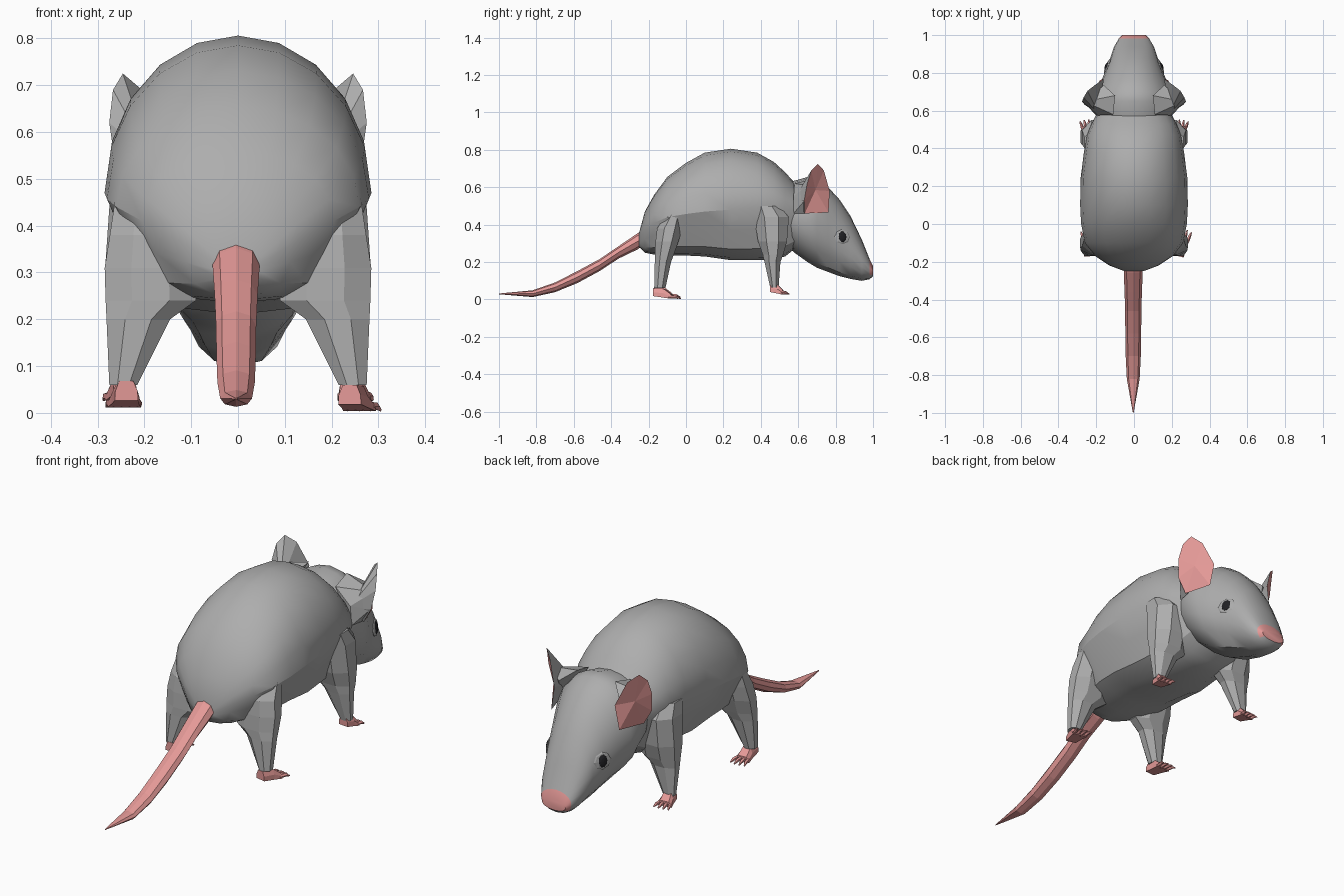
import bpy, bmesh, math
from mathutils import Matrix

if "Cube" in bpy.data.objects:
    bpy.data.objects.remove(bpy.data.objects["Cube"])


def material(name, rgb):
    m = bpy.data.materials.new(name)
    m.diffuse_color = (*rgb, 1)
    m.use_nodes = True
    m.node_tree.nodes["Principled BSDF"].inputs["Base Color"].default_value = m.diffuse_color
    return m


FUR = material("grey fur", (0.42, 0.42, 0.42))
SKIN = material("pink skin", (0.78, 0.32, 0.31))
DARK = material("dark eye", (0.015, 0.015, 0.018))


def finish(bm, name, mats, smooth=0, rule=None):
    bmesh.ops.recalc_face_normals(bm, faces=bm.faces)
    if rule:
        for f in bm.faces:
            f.material_index = 1 if rule(f.calc_center_median()) else 0
    me = bpy.data.meshes.new(name)
    bm.to_mesh(me)
    bm.free()
    for m in mats:
        me.materials.append(m)
    if smooth:
        me.polygons.foreach_set("use_smooth", [True] * len(me.polygons))
        me.set_sharp_from_angle(angle=math.radians(smooth))
    ob = bpy.data.objects.new(name, me)
    bpy.context.collection.objects.link(ob)
    return ob


def tube(bm, rings):
    """Skin a list of equal-length point rings and cap both ends."""
    vs = [[bm.verts.new(p) for p in r] for r in rings]
    n = len(vs[0])
    for a, b in zip(vs, vs[1:]):
        for i in range(n):
            j = (i + 1) % n
            bm.faces.new((a[i], a[j], b[j], b[i]))
    bm.faces.new(vs[0])
    bm.faces.new(vs[-1])


# unit half sections: x factor, height factor (+ towards top, - towards bottom)
UPPER = [(math.cos(a), math.sin(a)) for a in (math.radians(18 * i) for i in range(6))]
FLANK = [(.86, -.40), (.71, -.78), (.42, -.95), (0, -1)]
ROUND = [(.95, -.33), (.8, -.62), (.48, -.9), (0, -1)]


def section(y, top, bot, w, mid, lower):
    half = UPPER[::-1] + lower            # top centre round to bottom centre
    pts = [(fx * w, y, mid + fz * ((top - mid) if fz > 0 else (mid - bot))) for fx, fz in half]
    return pts + [(-x, yy, z) for x, yy, z in pts[-2:0:-1]]


# body: y, top, bottom, half width, height of the widest line
BODY = [(-.25, .36, .28, .05, .32), (-.22, .47, .25, .13, .37), (-.17, .56, .24, .205, .41),
        (-.10, .655, .235, .26, .44), (0, .73, .235, .28, .457), (.10, .785, .23, .285, .47),
        (.24, .806, .21, .283, .48), (.38, .785, .21, .265, .49), (.47, .735, .215, .25, .49),
        (.53, .68, .23, .225, .48), (.58, .625, .27, .20, .46)]
bm = bmesh.new()
tube(bm, [section(*s, FLANK) for s in BODY])
finish(bm, "body", [FUR], 28)

# head with pink nose tip
HEAD = [(.55, .63, .28, .19, .46), (.58, .635, .25, .20, .45), (.65, .655, .20, .212, .43),
        (.70, .645, .17, .20, .41), (.76, .60, .147, .172, .38), (.82, .535, .125, .148, .33),
        (.88, .445, .11, .125, .28), (.94, .32, .10, .105, .21), (.982, .215, .108, .08, .165),
        (1.0, .178, .125, .062, .15)]
bm = bmesh.new()
tube(bm, [section(*s, ROUND) for s in HEAD])
finish(bm, "head", [FUR, SKIN], 35, lambda c: c.y > .97 and c.z > .135)

# tail: y, centre height, half width, half height
TAIL = [(-.22, .335, .05, .04), (-.26, .31, .05, .043), (-.36, .252, .046, .033),
        (-.46, .185, .043, .032), (-.58, .12, .042, .032), (-.70, .065, .04, .026),
        (-.82, .031, .034, .018), (-1.0, .03, .002, .002)]
bm = bmesh.new()
tube(bm, [[(-.004 + w * math.cos(math.tau * i / 8), y, z + h * math.sin(math.tau * i / 8))
           for i in range(8)] for y, z, w, h in TAIL])
finish(bm, "tail", [SKIN])

# ear outline, pink hollow centre and furry back apex on the neck
EAR = [(.222, .635, .46), (.262, .632, .53), (.275, .648, .62), (.267, .67, .69),
       (.246, .705, .725), (.205, .737, .69), (.16, .768, .58), (.18, .762, .465)]
# furry wedge joining the ear to the neck
COLLAR = [(.258, .635, .53), (.262, .648, .61), (.2, .575, .46), (.192, .575, .55),
          (.11, .58, .62), (.10, .68, .645), (.16, .735, .60), (.212, .64, .46)]


def ear(name, s):
    bm = bmesh.new()
    rim = [bm.verts.new((s * x, y, z)) for x, y, z in EAR]
    hollow = bm.verts.new((s * .215, .692, .585))
    back = bm.verts.new((s * .185, .58, .54))
    pink = []
    for i in range(8):
        a, b = rim[i], rim[(i + 1) % 8]
        pink.append(bm.faces.new((a, b, hollow)))
        bm.faces.new((a, b, back))
    for f in pink:
        f.material_index = 1
    finish(bm, name, [FUR, SKIN])


def collar(name, s):
    bm = bmesh.new()
    vs = [bm.verts.new((s * x, y, z)) for x, y, z in COLLAR]
    bmesh.ops.convex_hull(bm, input=vs)
    finish(bm, name, [FUR])


def disc(name, s, r_y, r_z, depth, mat, seg):
    """Flattened lens lying on the side of the head."""
    bm = bmesh.new()
    bmesh.ops.create_uvsphere(bm, u_segments=seg, v_segments=6, radius=1)
    m = (Matrix.Translation((s * .1415, .835, .335)) @ Matrix.Rotation(s * .38, 4, 'Z')
         @ Matrix.Rotation(-s * .12, 4, 'Y')
         @ Matrix.Diagonal((depth, r_y, r_z, 1)) @ Matrix.Rotation(math.pi / 2, 4, 'Y'))
    bmesh.ops.transform(bm, matrix=m, verts=bm.verts)
    finish(bm, name, [mat])


# leg rings: height, outer x, inner x, rear y, front y
HIND = [(.46, .262, .12, -.10, -.015), (.38, .274, .10, -.155, -.02), (.31, .285, .09, -.163, -.04),
        (.24, .283, .09, -.167, -.065), (.20, .281, .145, -.167, -.08),
        (.06, .275, .215, -.17, -.11)]
FORE = [(.50, .262, .13, .36, .50), (.44, .275, .11, .365, .55), (.31, .284, .10, .385, .54),
        (.24, .282, .10, .41, .52), (.20, .279, .145, .42, .505), (.065, .272, .215, .45, .495)]


def leg(name, s, rings):
    bm = bmesh.new()
    out = []
    for z, xo, xi, y0, y1 in rings:
        cx, cy, rx, ry = (xo + xi) / 2, (y0 + y1) / 2, (xo - xi) / 2, (y1 - y0) / 2
        ring = []
        for i in range(8):
            a = math.tau * (i + .5) / 8
            ring.append((s * (cx + 1.08 * rx * math.cos(a)), cy + 1.08 * ry * math.sin(a), z))
        out.append(ring)
    tube(bm, out)
    finish(bm, name, [FUR])


def foot(name, x, y, z, turn, length):
    bm = bmesh.new()
    # palm: y, half width, bottom, top
    tube(bm, [[(-w, py, b), (w, py, b), (w * .95, py, (b + t) / 2), (w * .6, py, t),
               (-w * .6, py, t), (-w * .95, py, (b + t) / 2)]
              for py, w, b, t in ((-.03, .025, .018, .06), (.02, .03, .01, .057),
                                  (.055, .036, .004, .028))])
    # toes
    for i in range(4):
        k = i - 1.5
        tip = .1 - .006 * abs(k)
        rings = []
        for ty, tx, tz, r in ((.045, k * .017, .014, .010), (.075, k * .021, .014, .008),
                              (tip, k * .024, .006, .003)):
            rings.append([(tx + r * math.cos(math.tau * j / 5), ty,
                           max(0, tz + r * math.sin(math.tau * j / 5))) for j in range(5)])
        tube(bm, rings)
    m = (Matrix.Translation((x, y, z)) @ Matrix.Rotation(turn, 4, 'Z')
         @ Matrix.Diagonal((1, length, 1, 1)))
    bmesh.ops.transform(bm, matrix=m, verts=bm.verts)
    finish(bm, name, [SKIN])


for side, s in (("right", 1), ("left", -1)):
    ear("ear_" + side, s)
    collar("ear_base_" + side, s)
    disc("eyelid_" + side, s, .045, .040, .007, FUR, 8)
    disc("eye_" + side, s, .026, .032, .012, DARK, 10)
    leg("hind_leg_" + side, s, HIND)
    leg("front_leg_" + side, s, FORE)
    foot("front_foot_" + side, s * .244, .475, .022, -s * .1, .8)

# hind feet: the right one is splayed and lower
foot("hind_foot_right", .246, -.138, 0, -.22, 1.15)
foot("hind_foot_left", -.24, -.138, .008, .05, 1.1)
